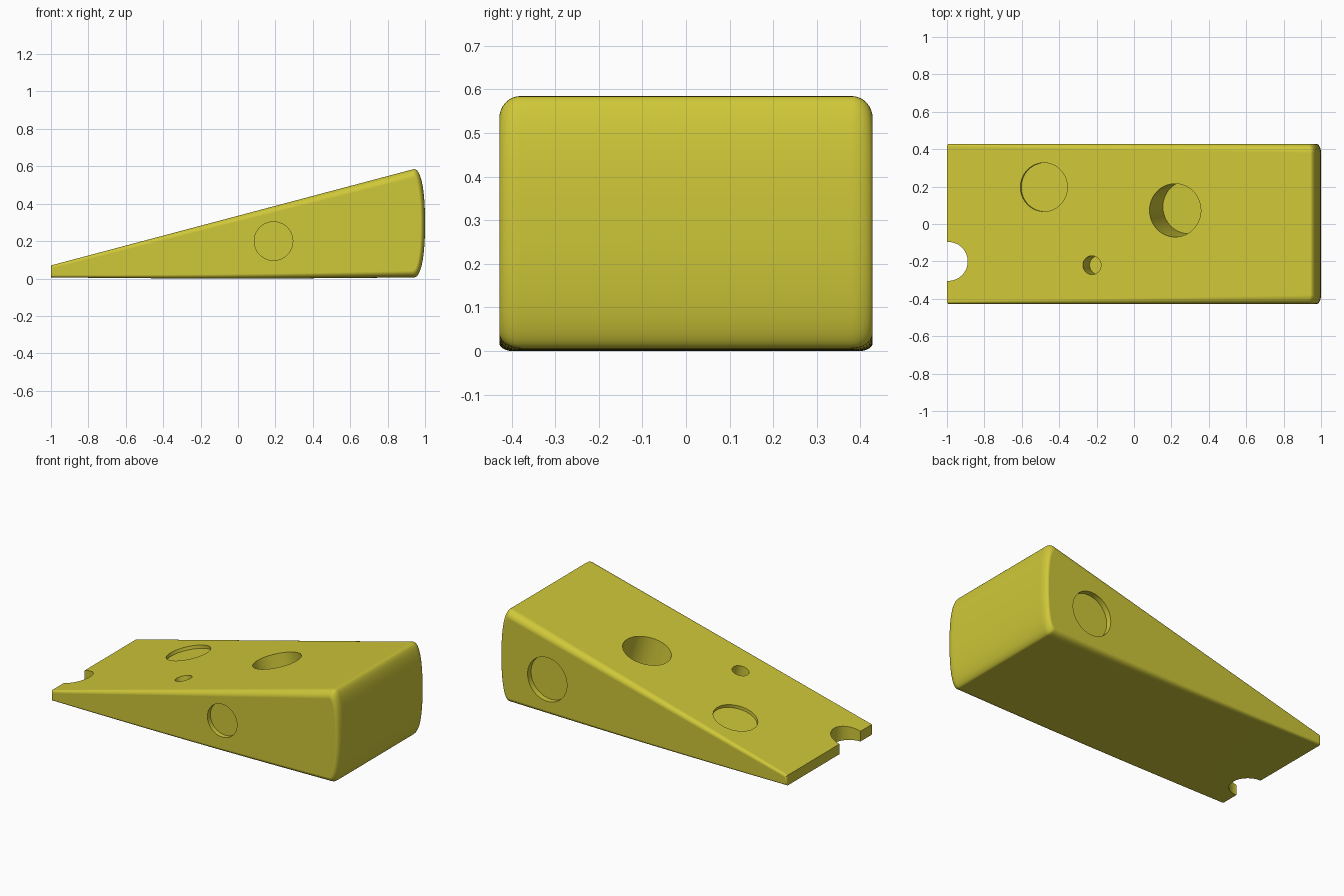
import bpy, bmesh, math
from mathutils import Vector

if "Cube" in bpy.data.objects:
    bpy.data.objects.remove(bpy.data.objects["Cube"])

HALF_Y = 0.428
RIM = 8          # steps of the rounded side rim


def profile(d):
    """Side outline of the wedge as (x, z); d = 0 full size, d = 1 inset."""
    x0, xe, bulge = -1 + 0.012 * d, 0.94 - 0.012 * d, 0.06 - 0.012 * d
    lo_l, hi_l = 0.006 + 0.012 * d, 0.07 - 0.014 * d
    lo_r, hi_r = 0.006 + 0.035 * d, 0.585 - 0.05 * d
    pts = []
    for i in range(17):                      # underside, very slightly bellied
        t = i / 17
        pts.append((x0 + (xe - x0) * t,
                    lo_l + (lo_r - lo_l) * t - 0.006 * math.sin(math.pi * t)))
    mid, half, p = (lo_r + hi_r) / 2, (hi_r - lo_r) / 2, 2 / 2.3
    for i in range(33):                      # bulging rind end
        a = -math.pi / 2 + math.pi * i / 32
        s, c = math.sin(a), max(0, math.cos(a))
        pts.append((xe + bulge * c ** p, mid + half * math.copysign(abs(s) ** p, s)))
    for i in range(1, 18):                   # sloping top
        t = i / 17
        pts.append((xe + (x0 - xe) * t, hi_r + (hi_l - hi_r) * t))
    return pts


# Wedge body: outlines lofted across y with rounded side rims
bm = bmesh.new()
steps = [(k / RIM * math.pi / 2, -1) for k in range(RIM + 1)]
steps += [(a, 1) for a, _ in reversed(steps)]
rings = []
for a, side in steps:
    ring = []
    for x, z in profile(1 - math.sin(a)):
        r = 0.014 + 0.036 * (x + 1) / 2
        ring.append(bm.verts.new((x, side * (HALF_Y - r * (1 - math.cos(a))), z)))
    rings.append(ring)
n = len(rings[0])
for r0, r1 in zip(rings, rings[1:]):
    for i in range(n):
        j = (i + 1) % n
        bm.faces.new((r0[i], r0[j], r1[j], r1[i]))
bm.faces.new(rings[0])
bm.faces.new(rings[-1])
bmesh.ops.recalc_face_normals(bm, faces=bm.faces)
mesh = bpy.data.meshes.new("cheese_wedge")
bm.to_mesh(mesh)
bm.free()
cheese = bpy.data.objects.new("cheese_wedge", mesh)
bpy.context.collection.objects.link(cheese)

mat = bpy.data.materials.new("cheese_yellow")
mat.diffuse_color = (0.62, 0.57, 0.04, 1)
mat.use_nodes = True
mat.node_tree.nodes["Principled BSDF"].inputs["Base Color"].default_value = mat.diffuse_color
mesh.materials.append(mat)


def cut_hole(mouth, normal, radius, depth):
    """Cylindrical hole going into the cheese from its mouth."""
    nrm = Vector(normal).normalized()
    out = 0.1
    bpy.ops.mesh.primitive_cylinder_add(
        vertices=64, radius=radius, depth=depth + out,
        location=Vector(mouth) + nrm * (out - depth) / 2,
        rotation=nrm.to_track_quat('Z', 'Y').to_euler())
    cutter = bpy.context.object
    cutter.name = "hole_cutter"
    cutter.hide_render = True
    cutter.data.materials.append(mat)
    bpy.context.view_layer.objects.active = cheese
    mod = cheese.modifiers.new("hole", 'BOOLEAN')
    mod.operation, mod.solver, mod.object = 'DIFFERENCE', 'EXACT', cutter
    bpy.ops.object.modifier_apply(modifier=mod.name)
    bpy.data.objects.remove(cutter)


def top_z(x):
    return 0.07 + (x + 1) * 0.515 / 1.94


SLOPE = (-0.257, 0, 0.966)
# Holes in the sloping top
cut_hole((0.22, 0.073, top_z(0.22)), (-0.257, -0.06, 0.966), 0.142, 0.28)
cut_hole((-0.225, -0.22, top_z(-0.225)), SLOPE, 0.05, 0.14)
cut_hole((-0.482, 0.197, top_z(-0.482)), SLOPE, 0.13, 0.02)
# Holes in the front and back sides
cut_hole((0.19, -HALF_Y, 0.2), (0, -1, 0), 0.103, 0.03)
cut_hole((0.665, HALF_Y, 0.23), (0, 1, 0), 0.137, 0.035)
# Bite right through the thin end
cut_hole((-0.993, -0.2, 0.1), (0, 0, 1), 0.104, 0.3)

bpy.ops.object.select_all(action='DESELECT')
cheese.select_set(True)
bpy.context.view_layer.objects.active = cheese
bpy.ops.object.shade_smooth_by_angle(angle=math.radians(35))
wn = cheese.modifiers.new("even_shading", 'WEIGHTED_NORMAL')
wn.keep_sharp = True
